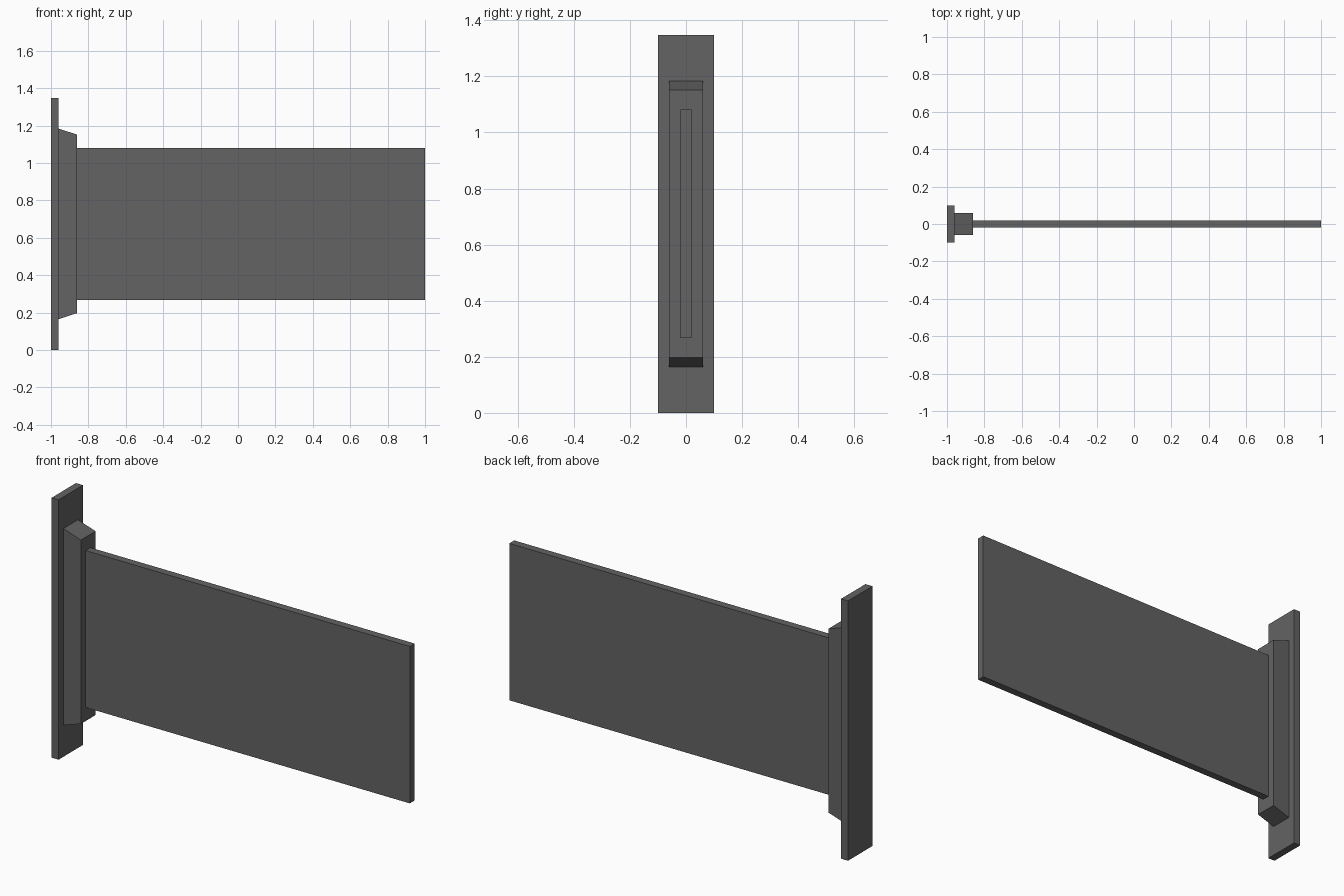
import bpy
import bmesh

cube = bpy.data.objects.get("Cube")
if cube:
    bpy.data.objects.remove(cube, do_unlink=True)

MID_Z = 0.674  # shared centre height of all parts

grey = bpy.data.materials.new("dark_grey")
grey.use_nodes = True
colour = (0.125, 0.125, 0.125, 1)
grey.diffuse_color = colour
grey.node_tree.nodes["Principled BSDF"].inputs["Base Color"].default_value = colour


def slab(name, x0, x1, half_y, half_z0, half_z1):
    """Flat-sided slab along x whose half height runs from half_z0 to half_z1."""
    bm = bmesh.new()
    bmesh.ops.create_cube(bm, size=2)
    for v in bm.verts:
        outer = v.co.x > 0
        v.co.x = x1 if outer else x0
        v.co.y *= half_y
        v.co.z = MID_Z + v.co.z * (half_z1 if outer else half_z0)
    mesh = bpy.data.meshes.new(name)
    bm.to_mesh(mesh)
    bm.free()
    mesh.materials.append(grey)
    obj = bpy.data.objects.new(name, mesh)
    bpy.context.collection.objects.link(obj)
    return obj


# Upright mounting plate, tapered bracket and thin sign panel
slab("mounting_plate", -1, -0.96, 0.1, MID_Z, MID_Z)
slab("tapered_bracket", -0.96, -0.86, 0.06, 0.51, 0.477)
slab("panel", -0.86, 1, 0.02, 0.407, 0.407)
